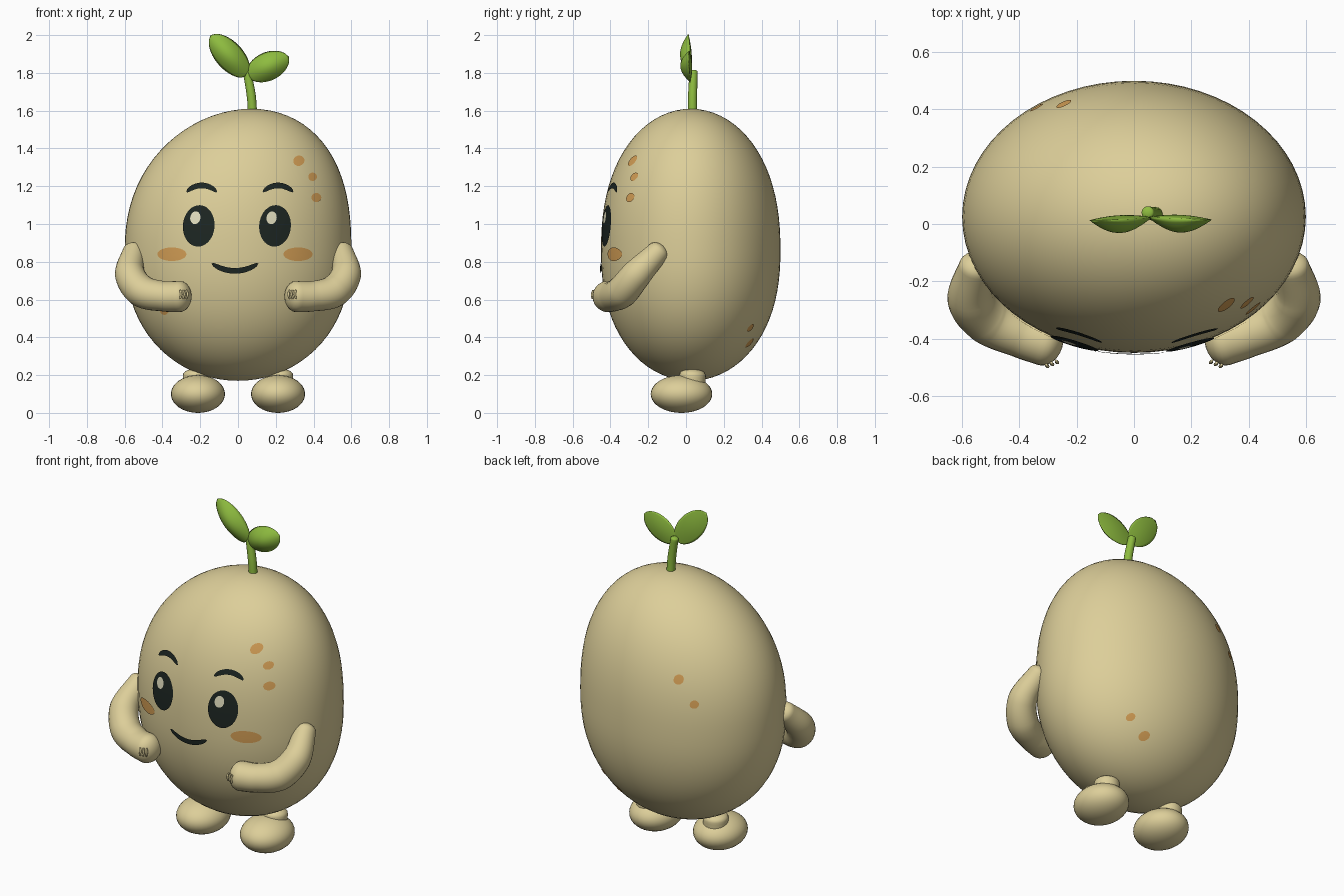
import bpy, bmesh, math
from mathutils import Vector

cube = bpy.data.objects.get("Cube")
if cube:
    bpy.data.objects.remove(cube, do_unlink=True)


def material(name, rgb):
    m = bpy.data.materials.new(name)
    m.use_nodes = True
    m.diffuse_color = (*rgb, 1)
    bsdf = m.node_tree.nodes["Principled BSDF"]
    bsdf.inputs["Base Color"].default_value = (*rgb, 1)
    bsdf.inputs["Roughness"].default_value = 0.7
    return m


SKIN = material("tan skin", (0.72, 0.62, 0.32))
GREEN = material("leaf green", (0.27, 0.50, 0.05))
DARK = material("dark face", (0.012, 0.019, 0.016))
ORANGE = material("orange spots", (0.65, 0.34, 0.09))
SHINE = material("eye shine", (0.76, 0.73, 0.52))


def finish(bm, name, mat, closed=True):
    bmesh.ops.remove_doubles(bm, verts=bm.verts, dist=1e-5)
    if closed:
        bmesh.ops.recalc_face_normals(bm, faces=bm.faces)
    for f in bm.faces:
        f.smooth = True
    me = bpy.data.meshes.new(name)
    bm.to_mesh(me)
    bm.free()
    me.materials.append(mat)
    ob = bpy.data.objects.new(name, me)
    bpy.context.collection.objects.link(ob)
    return ob


def grid(bm, rows):
    """Join rows of points into quads."""
    vs = [[bm.verts.new(p) for p in row] for row in rows]
    for a, b in zip(vs, vs[1:]):
        for i in range(len(a) - 1):
            bm.faces.new((a[i], a[i + 1], b[i + 1], b[i]))


# Egg-shaped body: one rule gives the cross-section at any height
MID, UP, DOWN = 0.86, 0.75, 0.69
RX, RY, CY = 0.6, 0.475, 0.025


def section(t):
    r = math.sqrt(max(0, 1 - abs(t) ** 2.3))
    return r, 0.07 * t * t if t > 0 else 0


def on_body(x, z, side, lift):
    t = (z - MID) / (UP if z > MID else DOWN)
    r, cx = section(t)
    k = r * (1 + lift)
    y = RY * math.sqrt(max(0, k * k - ((x - cx) / RX) ** 2))
    return Vector((x, CY + side * y, z))


bm = bmesh.new()
bmesh.ops.create_uvsphere(bm, u_segments=64, v_segments=40, radius=1)
for v in bm.verts:
    t = max(-1, min(1, v.co.z))
    r, cx = section(t)
    d = Vector((v.co.x, v.co.y))
    d = d.normalized() * r if d.length > 1e-4 else d * 0
    v.co = (cx + RX * d.x, CY + RY * d.y, MID + t * (UP if t > 0 else DOWN))
finish(bm, "body", SKIN)


# Thin markings that follow the body surface
def plate(name, shape, nu, nv, mat, side=-1, lift=0.01):
    bm = bmesh.new()
    grid(bm, [[on_body(*shape(i / nu, j / nv), side, lift) for i in range(nu + 1)]
              for j in range(nv + 1)])
    bmesh.ops.remove_doubles(bm, verts=bm.verts, dist=1e-5)
    bm.normal_update()
    if sum(f.normal.y for f in bm.faces) * side < 0:
        bmesh.ops.reverse_faces(bm, faces=bm.faces)
    finish(bm, name, mat, closed=False)


def oval(name, x, z, rx, rz, mat, tilt=0, side=-1, lift=0.01):
    c, s = math.cos(tilt), math.sin(tilt)

    def shape(u, v):
        a = u * math.tau
        p, q = v * rx * math.cos(a), v * rz * math.sin(a)
        return x + p * c - q * s, z + p * s + q * c
    plate(name, shape, 32, 5, mat, side, lift)


def stroke(name, x, z, half, bend, thick):
    def shape(u, v):
        p = 2 * u - 1
        w = thick * (1 - abs(p) ** 6) ** 0.5
        return x + half * p, z + bend * p * p + (2 * v - 1) * w
    plate(name, shape, 28, 2, DARK, lift=0.016)


for word, ex, bx, kx in (("right", -0.208, -0.192, -0.35), ("left", 0.196, 0.212, 0.318)):
    oval(word + "_eye", ex, 0.99, 0.084, 0.11, DARK, -0.08, lift=0.014)
    oval(word + "_eye_shine", ex - 0.018, 1.033, 0.027, 0.034, SHINE, -0.2, lift=0.022)
    stroke(word + "_eyebrow", bx, 1.204, 0.082, -0.032, 0.015)
    oval(word + "_cheek", kx, 0.84, 0.077, 0.036, ORANGE)
stroke("mouth", -0.016, 0.752, 0.124, 0.038, 0.015)

# Freckle spots: x, z, width, height, tilt, side
spots = [(0.322, 1.335, 0.03, 0.027, 0.4, -1), (0.395, 1.25, 0.023, 0.022, 0, -1),
         (0.415, 1.14, 0.026, 0.024, 0, -1), (-0.39, 0.545, 0.024, 0.026, 0, -1),
         (-0.245, 1.18, 0.026, 0.027, 0, 1), (-0.34, 1.05, 0.022, 0.023, 0, 1),
         (0.31, 0.45, 0.021, 0.02, 0, 1), (0.21, 0.37, 0.028, 0.023, 0, 1)]
for n, (x, z, w, h, tilt, side) in enumerate(spots):
    oval(f"spot_{n + 1}", x, z, w, h, ORANGE, tilt, side)


# Round tube through points, with domed ends
def tube(name, pts, radii, mat, dome=0.75, sides=24, steps=8):
    pts = [Vector(p) for p in pts]
    ext = [2 * pts[0] - pts[1]] + pts + [2 * pts[-1] - pts[-2]]
    path = []
    for i in range(len(pts) - 1):
        a, b, c, d = ext[i:i + 4]
        for k in range(steps + (i == len(pts) - 2)):
            t = k / steps
            p = (2 * b + (c - a) * t + (2 * a - 5 * b + 4 * c - d) * t * t
                 + (3 * b - a - 3 * c + d) * t ** 3) / 2
            path.append((p, radii[i] + (radii[i + 1] - radii[i]) * t))
    first = (path[0][0] - path[1][0]).normalized()
    last = (path[-1][0] - path[-2][0]).normalized()
    arc = [k * math.pi / 12 for k in range(1, 7)]

    def cap(end, way):
        p, r = end
        return [(p + way * r * dome * math.sin(a), r * math.cos(a)) for a in arc]
    path = cap(path[0], first)[::-1] + path + cap(path[-1], last)
    tan = -first
    nor = tan.orthogonal().normalized()
    rows = []
    for i, (p, r) in enumerate(path):
        new = (path[min(i + 1, len(path) - 1)][0] - path[max(i - 1, 0)][0]).normalized()
        nor = (tan.rotation_difference(new) @ nor).normalized()
        tan = new
        bi = tan.cross(nor)
        rows.append([p + r * (nor * math.cos(a) + bi * math.sin(a))
                     for a in (j * math.tau / sides for j in range(sides + 1))])
    bm = bmesh.new()
    grid(bm, rows)
    return finish(bm, name, mat)


# Arms, finger creases, legs and feet, one set per side
for word, s in (("right", -1), ("left", 1)):
    tube(word + "_arm",
         [(s * 0.552, -0.15, 0.85), (s * 0.572, -0.26, 0.735), (s * 0.51, -0.335, 0.645),
          (s * 0.40, -0.385, 0.618), (s * 0.31, -0.413, 0.616)],
         [0.06, 0.08, 0.086, 0.08, 0.083], SKIN)
    for n, x in enumerate((0.272, 0.289, 0.306)):
        y = -0.478 - (x - 0.272) * 0.4
        tube(f"{word}_finger_{n + 1}",
             [(s * x, y, 0.648), (s * (x - 0.005), y - 0.006, 0.628), (s * x, y - 0.004, 0.606)],
             [0.005, 0.006, 0.005], SKIN, sides=8, steps=3)
    tube(word + "_leg", [(s * 0.22, 0.03, 0.1), (s * 0.222, 0.035, 0.2)],
         [0.07, 0.07], SKIN, dome=0.5)
    bm = bmesh.new()
    bmesh.ops.create_uvsphere(bm, u_segments=32, v_segments=20, radius=1)
    for v in bm.verts:
        v.co = (s * 0.212 + 0.143 * v.co.x, -0.024 + 0.163 * v.co.y, 0.1 + 0.1 * v.co.z)
    finish(bm, word + "_foot", SKIN)

# Sprout
tube("stem", [(0.078, 0.035, 1.57), (0.07, 0.035, 1.68), (0.048, 0.04, 1.805)],
     [0.024, 0.024, 0.022], GREEN, dome=0.5, sides=16)


def leaf(name, base, tip, half):
    base, tip = Vector(base), Vector(tip)
    across = (tip - base).cross(Vector((0, 1, 0))).normalized()
    n, m = 20, 12
    bm = bmesh.new()
    for bulge in (-0.05, 0.012):
        rows = []
        for i in range(n + 1):
            u = i / n
            w = half * 1.62 * u ** 0.5 * (1 - u) ** 0.62 * (1 + 0.2 * u)
            row = []
            for j in range(m + 1):
                v = 2 * j / m - 1
                p = base.lerp(tip, u) + across * w * v
                p.y += bulge * (1 - v * v) * math.sin(math.pi * u)
                row.append(p)
            rows.append(row)
        grid(bm, rows)
    finish(bm, name, GREEN)


leaf("right_leaf", (0.05, 0.025, 1.785), (-0.145, 0.012, 2.0), 0.09)
leaf("left_leaf", (0.05, 0.025, 1.785), (0.27, 0.015, 1.885), 0.092)
